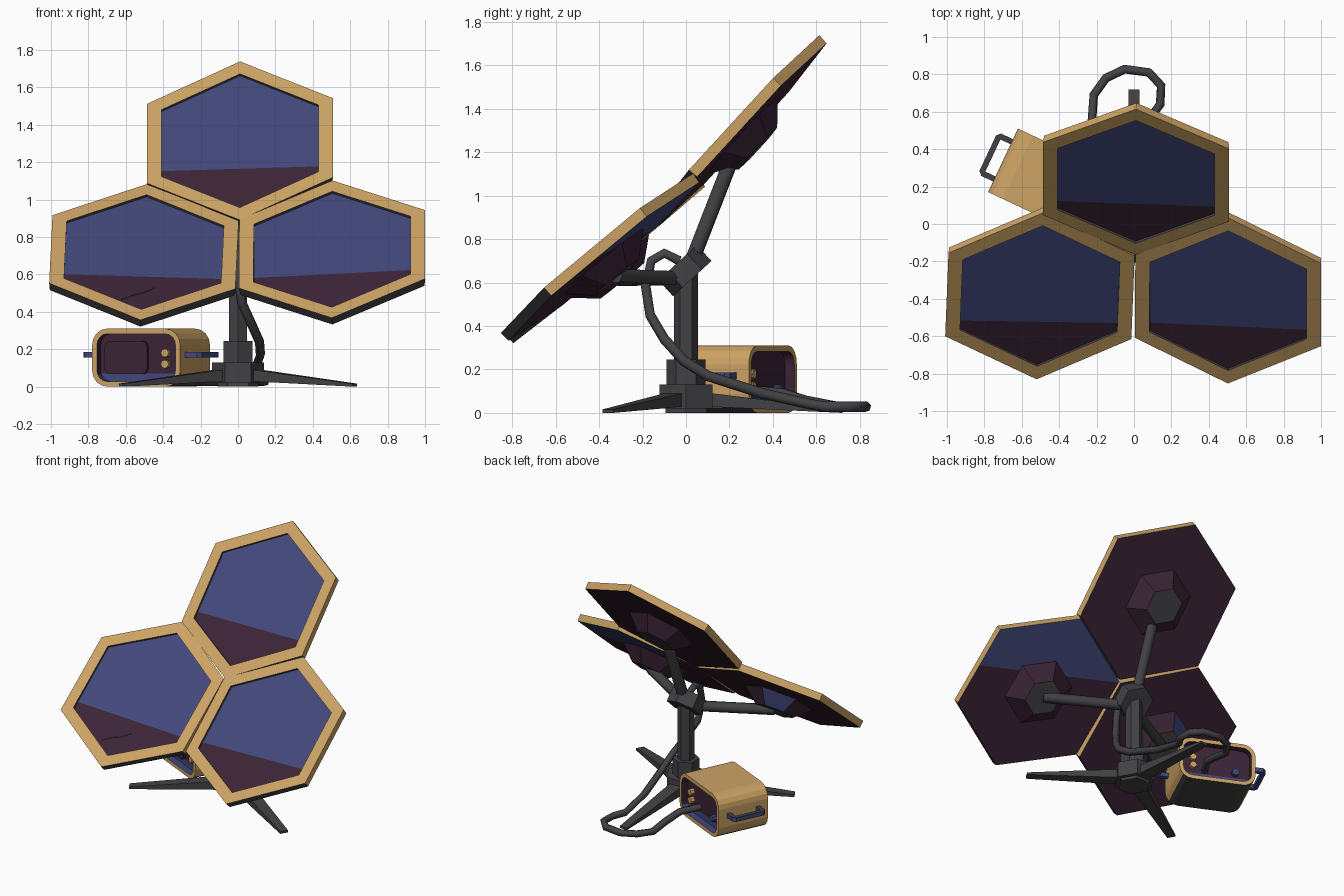
import bpy, bmesh
from math import sin, cos, pi, radians
from mathutils import Vector, Matrix

cube = bpy.data.objects.get("Cube")
if cube:
    bpy.data.objects.remove(cube)


def material(name, rgb):
    m = bpy.data.materials.new(name)
    m.use_nodes = True
    m.diffuse_color = (*rgb, 1)
    bsdf = next(n for n in m.node_tree.nodes if n.type == 'BSDF_PRINCIPLED')
    bsdf.inputs["Base Color"].default_value = (*rgb, 1)
    return m


GOLD, BLUE, PURPLE, GRAY = range(4)
MATS = [material("warm gold", (0.61, 0.37, 0.13)),
        material("cell blue", (0.055, 0.065, 0.2)),
        material("deep purple", (0.045, 0.018, 0.038)),
        material("dark gray", (0.055, 0.055, 0.06))]


def frame(origin, right, up):
    """Matrix with x = right, y = up, z = outward normal."""
    r = Vector(right).normalized()
    u = Vector(up)
    u = (u - r * u.dot(r)).normalized()
    m = Matrix((r, u, r.cross(u))).transposed().to_4x4()
    m.translation = origin
    return m


def ring(radius, z, sides=6, turn=pi / 2):
    return [Vector((radius * cos(turn + 2 * pi * i / sides),
                    radius * sin(turn + 2 * pi * i / sides), z)) for i in range(sides)]


def loft(name, rings, mat=GRAY, matrix=None, cuts=()):
    """Skin rings and cap both ends; mat is an index or a rule on each face.
    cuts are (at_end, point, normal) lines that split a cap face."""
    bm = bmesh.new()
    loops = [[bm.verts.new(p) for p in r] for r in rings]
    for a, b in zip(loops, loops[1:]):
        for i in range(len(a)):
            j = (i + 1) % len(a)
            bm.faces.new((a[i], a[j], b[j], b[i]))
    caps = [bm.faces.new(loops[0][::-1]), bm.faces.new(loops[-1])]
    bmesh.ops.recalc_face_normals(bm, faces=bm.faces)
    for at_end, point, normal in cuts:
        f = caps[at_end]
        bmesh.ops.bisect_plane(bm, geom=[f, *f.edges, *f.verts],
                               plane_co=point, plane_no=normal)
    bm.normal_update()
    for f in bm.faces:
        f.material_index = mat(f.normal, f.calc_center_median()) if callable(mat) else mat
    mesh = bpy.data.meshes.new(name)
    bm.to_mesh(mesh)
    bm.free()
    for m in MATS:
        mesh.materials.append(m)
    ob = bpy.data.objects.new(name, mesh)
    bpy.context.collection.objects.link(ob)
    if matrix:
        ob.matrix_world = matrix
    return ob


def tube(name, points, radius, mat=GRAY, matrix=None):
    """Six-sided tube along a path."""
    c = bpy.data.curves.new(name, 'CURVE')
    c.dimensions = '3D'
    c.bevel_depth, c.bevel_resolution, c.use_fill_caps = radius, 1, True
    s = c.splines.new('POLY')
    s.points.add(len(points) - 1)
    for p, co in zip(s.points, points):
        p.co = (*co, 1)
    c.materials.append(MATS[mat])
    ob = bpy.data.objects.new(name, c)
    bpy.context.collection.objects.link(ob)
    if matrix:
        ob.matrix_world = matrix


# Hexagonal solar panels with a rear mount each
def panel(side, matrix, back_line=None, blue_mount=False):
    line_point, line_normal = Vector((0, 0.14, 0)), Vector((0.27, 1, 0))

    def panel_rule(n, c):
        if n.z < -0.9:
            return BLUE if back_line and (c - line_point).dot(line_normal) > 0 else PURPLE
        if n.z > 0.9:
            if c.z > -0.005:
                return GOLD
            return BLUE if c.y > -0.19 else PURPLE
        if c.length < 0.46:
            return GRAY
        return GRAY if n.y < -0.2 else GOLD

    cuts = [(1, (0, -0.19, 0), (0, 1, 0))]
    if back_line:
        cuts.append((0, line_point, line_normal))
    loft(side + "_panel", [ring(0.57, -0.05), ring(0.575, 0), ring(0.485, 0),
                           ring(0.485, -0.015)], panel_rule, matrix, cuts)

    def mount_rule(n, c):
        if abs(n.z) > 0.95:
            return GRAY
        return BLUE if blue_mount and n.x < -0.1 and n.y > 0.1 else PURPLE

    loft(side + "_panel_mount", [ring(0.24, -0.049), ring(0.13, -0.145)], mount_rule, matrix)


upper = frame((0.01, 0.225, 1.315), (0.985, -0.035, 0.03), (0.01, 0.78, 0.85))
right = frame((-0.503, -0.385, 0.72), (0.995, -0.015, -0.03), (0, 0.9, 0.735))
left = frame((0.503, -0.41, 0.735), (0.99, -0.045, 0.05), (0, 0.88, 0.73))
panel("upper", upper)
panel("right", right, blue_mount=True)
panel("left", left, back_line=True)

# Hairline crack in the right panel
tube("panel_crack", [(-0.11, -0.39, -0.014), (-0.04, -0.345, -0.014),
                     (0, -0.33, -0.014), (0.07, -0.28, -0.014)], 0.003, GRAY, right)

# Post, collar, hub and tilted head
loft("base_hub", [ring(0.14, 0.02, 6, 0), ring(0.14, 0.13, 6, 0)])
loft("base_foot", [ring(0.11, 0, 6, 0), ring(0.11, 0.03, 6, 0)])
loft("collar", [ring(0.09, 0.12), ring(0.09, 0.245)])
loft("post", [ring(0.056, 0.2), ring(0.056, 0.66)])
loft("head", [ring(0.12, -0.05), ring(0.12, 0.05)], GRAY,
     frame((0, -0.005, 0.655), (1, 0, 0), (0, 0.74, 0.68)))

# Arms from the head to the mounts
tube("upper_arm", [(0, 0.02, 0.68), (0.01, 0.215, 1.18)], 0.038)
for side, m in (("left", left), ("right", right)):
    tube(side + "_arm", [(0, -0.02, 0.62), m @ Vector((0, 0, -0.135))], 0.036)

# Three tapered legs
for name, angle in (("back_leg", 90), ("left_leg", -30), ("right_leg", 210)):
    sections = [[Vector((d, w, lo)), Vector((d, -w, lo)), Vector((d, -w, hi)), Vector((d, w, hi))]
                for d, w, lo, hi in ((0.08, 0.048, 0.03, 0.095), (0.72, 0.028, 0, 0.016))]
    loft(name, sections, GRAY, Matrix.Rotation(radians(angle), 4, 'Z'))

# Power case: rounded shell, recessed at both ends
case = frame((-0.465, 0.23, 0.155), (0.905, -0.425, 0), (0, 0, 1))


def rounded(hw, hh, r, z):
    pts = []
    for k, (sx, sy) in enumerate(((1, 1), (-1, 1), (-1, -1), (1, -1))):
        for i in range(5):
            a = pi / 2 * (k + i / 4)
            pts.append(Vector((sx * (hw - r) + r * cos(a), sy * (hh - r) + r * sin(a), z)))
    return pts


def case_rule(n, c):
    if abs(n.z) > 0.9:
        if abs(c.z) > 0.18:
            return GOLD
        return BLUE if c.y < -0.075 else PURPLE
    if abs(c.z) > 0.1:
        return BLUE if n.y > 0.3 else PURPLE
    return GRAY if n.y < -0.75 else GOLD


shell = [rounded(0.232, 0.127, 0.06, -0.14), rounded(0.232, 0.127, 0.06, -0.1875),
         rounded(0.26, 0.155, 0.088, -0.1875)]
shell += [[Vector((p.x, p.y, -p.z)) for p in r] for r in reversed(shell)]
loft("power_case", shell, case_rule, case,
     [(e, (0, -0.085, 0), (0, 1, 0)) for e in (0, 1)])

# Screen on the case front, knobs on both ends
screen = [rounded(w, 0.088, 0.03, z) for w, z in ((0.125, 0.135), (0.125, 0.158), (0.115, 0.158))]
loft("case_screen", [[p + Vector((-0.075, 0, 0)) for p in r] for r in screen], PURPLE, case)
for end, s in (("front", 1), ("back", -1)):
    for i, y in enumerate((0.025, -0.035)):
        loft(f"{end}_knob_{i + 1}", [ring(0.023, s * 0.135, 8), ring(0.023, s * 0.17, 8)], GOLD,
             case @ Matrix.Translation((0.16, y, 0)))
loft("back_port", [ring(0.025, -0.135, 8), ring(0.025, -0.17, 8)], BLUE,
     case @ Matrix.Translation((-0.13, -0.05, 0)))

# Side handles, gray on top and blue elsewhere
handle = [(0.25, 0.125), (0.33, 0.125), (0.35, 0.105), (0.35, -0.105), (0.33, -0.125), (0.25, -0.125),
          (0.25, -0.095), (0.32, -0.095), (0.32, 0.095), (0.25, 0.095)]
for side, s in (("left", 1), ("right", -1)):
    loft(side + "_handle", [[Vector((s * x, y, z)) for x, z in handle] for y in (0, 0.03)],
         lambda n, c: GRAY if n.y > 0.5 else BLUE, case)

# Cable from the head, round a loop on the ground, into the case
tube("cable", [(0, -0.03, 0.7), (0, -0.1, 0.735), (0, -0.16, 0.7), (0, -0.185, 0.58),
               (0.02, -0.165, 0.45), (0.07, -0.1, 0.34), (0.115, -0.01, 0.24),
               (0.12, 0.1, 0.17), (0.09, 0.35, 0.09), (0.09, 0.57, 0.04), (0.14, 0.64, 0.028),
               (0.145, 0.74, 0.028), (0.08, 0.81, 0.028), (-0.05, 0.828, 0.028),
               (-0.15, 0.78, 0.028), (-0.215, 0.69, 0.028), (-0.225, 0.55, 0.055),
               (-0.26, 0.44, 0.09), (-0.34, 0.32, 0.1)], 0.025)
